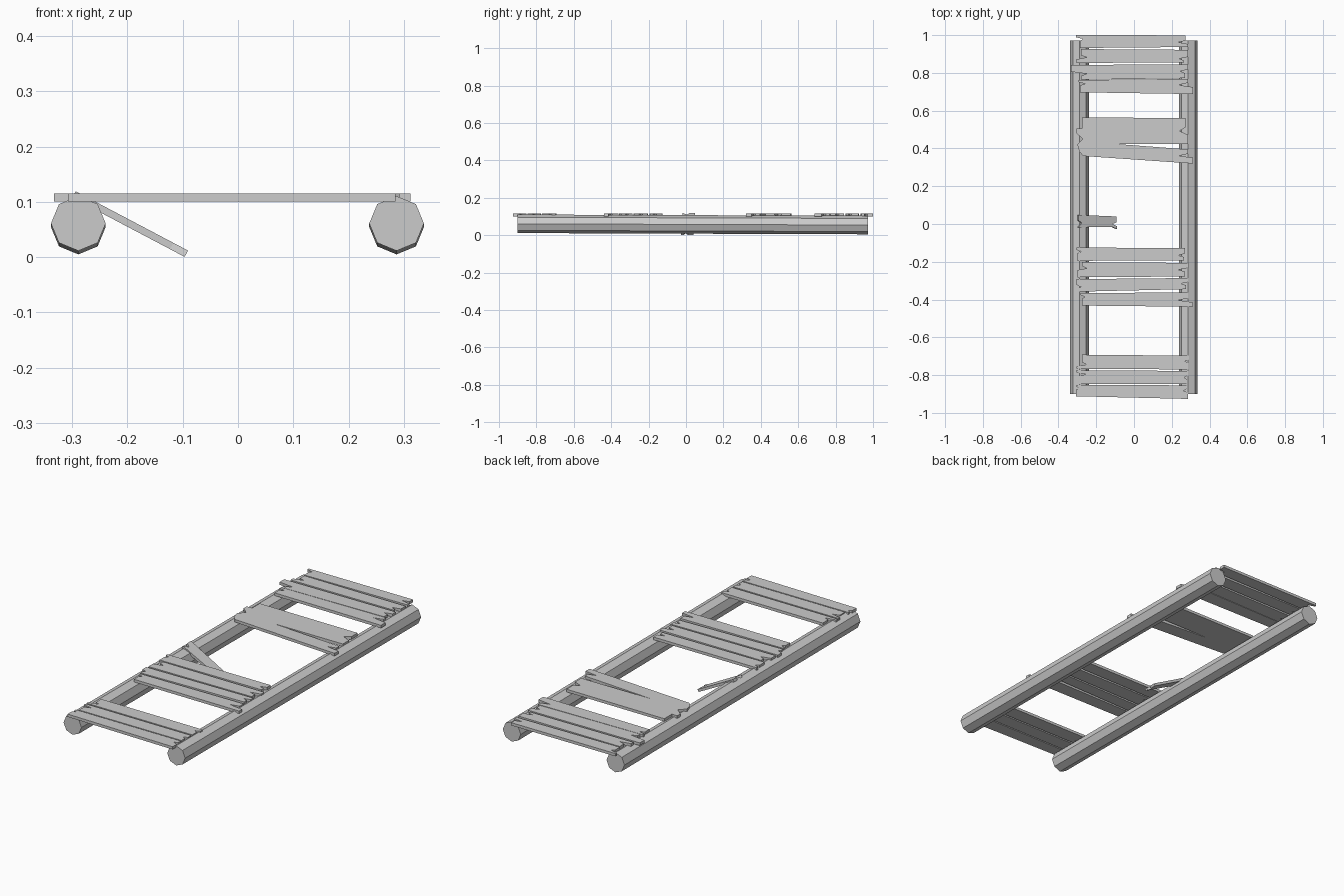
import bpy, bmesh, math
from mathutils import Matrix, Vector

if "Cube" in bpy.data.objects:
    bpy.data.objects.remove(bpy.data.objects["Cube"])


def finish(bm, name):
    bmesh.ops.recalc_face_normals(bm, faces=bm.faces)
    me = bpy.data.meshes.new(name)
    bm.to_mesh(me)
    bm.free()
    ob = bpy.data.objects.new(name, me)
    bpy.context.collection.objects.link(ob)
    return ob


def slab(name, pts, z0, z1):
    bm = bmesh.new()
    face = bm.faces.new([bm.verts.new((x, y, z0)) for x, y in pts])
    top = bmesh.ops.extrude_face_region(bm, geom=[face])
    verts = [v for v in top["geom"] if isinstance(v, bmesh.types.BMVert)]
    bmesh.ops.translate(bm, verts=verts, vec=(0, 0, z1 - z0))
    return finish(bm, name)


def ragged(x_top, x_notch, t, x_bot, y_top, y_bot):
    """Splintered end, listed from top to bottom, with one V notch."""
    def at(s):
        return y_top + (y_bot - y_top) * s
    return [(x_top, y_top), (x_top, at(t - .14)), (x_notch, at(t)),
            (x_bot, at(t + .14)), (x_bot, y_bot)]


# Octagonal side logs, dropping slightly toward the back
for side, x in (("left", -.289), ("right", .287)):
    bm = bmesh.new()
    rings = []
    for y, z in ((-.9, .061), (.972, .0545)):
        rings.append([bm.verts.new((x + .0495 * math.cos(i * math.pi / 4), y,
                                    z + .0495 * math.sin(i * math.pi / 4)))
                      for i in range(8)])
    bm.faces.new(rings[0])
    bm.faces.new(rings[1])
    for i in range(8):
        j = (i + 1) % 8
        bm.faces.new((rings[0][i], rings[0][j], rings[1][j], rings[1][i]))
    finish(bm, side + "_log")

# Planks: left end (x top, x notch, t, x bottom, y top, y bottom), then right end
planks = [
    ((-.308, -.27, .3, -.285, 1.0, .932), (.272, .235, .6, .285, .999, .937)),
    ((-.28, -.25, .6, -.305, .926, .853), (.285, .24, .7, .265, .922, .855)),
    ((-.333, -.25, .6, -.28, .842, .764), (.285, .245, .5, .27, .845, .772)),
    ((-.295, -.26, .3, -.285, .762, .697), (.285, .235, .4, .312, .768, .688)),
    ((-.305, -.28, .3, -.30, -.125, -.195), (.27, .235, .6, .265, -.127, -.192)),
    ((-.275, -.25, .4, -.30, -.202, -.282), (.29, .235, .5, .27, -.206, -.278)),
    ((-.305, -.28, .6, -.29, -.292, -.358), (.285, .25, .5, .275, -.286, -.345)),
    ((-.282, -.26, .3, -.275, -.366, -.432), (.285, .235, .55, .312, -.362, -.438)),
    ((-.275, -.25, .7, -.305, -.692, -.766), (.292, .27, .4, .285, -.697, -.77)),
    ((-.305, -.255, .3, -.29, -.774, -.846), (.285, .265, .5, .28, -.778, -.848)),
    ((-.305, -.29, .3, -.308, -.852, -.912), (.28, .262, .4, .285, -.854, -.926)),
]
for n, (left, right) in enumerate(planks, 1):
    slab(f"plank_{n}", ragged(*left) + ragged(*right)[::-1], .101, .115)

# Wide plank with a long crack from its right end
left = [(-.275, .565), (-.275, .505), (-.305, .505), (-.305, .48),
        (-.27, .45), (-.30, .42), (-.29, .385), (-.27, .36)]
right = ragged(.272, .24, .5, .285, .56, .424) + [(-.1, .424)] \
    + ragged(.285, .24, .45, .312, .395, .32)
slab("cracked_wide_plank", left + right[::-1], .101, .115)

# Snapped plank hanging from the left log
pts = [(0, .048), (.228, .04), (.228, .01), (.205, 0), (.23, -.012),
       (.23, -.026), (.2, -.015), (0, -.018), (.02, .005), (0, .02)]
stub = slab("snapped_plank", pts, -.0065, .0065)
stub.data.transform(Matrix.Translation((-.297, 0, .1135))
                    @ Matrix.Rotation(math.radians(27.8), 4, 'Y'))
